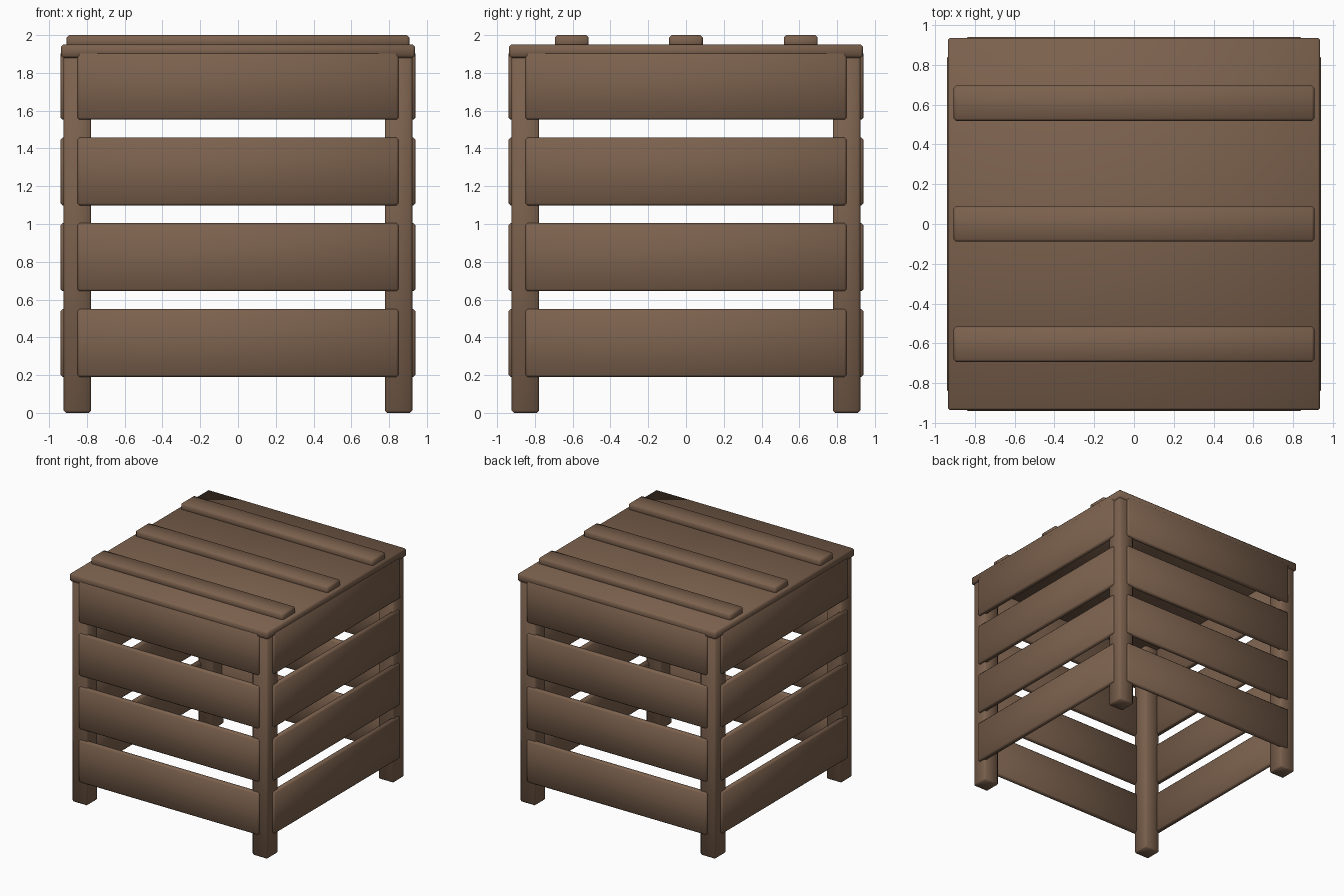
import bpy
import bmesh

if "Cube" in bpy.data.objects:
    bpy.data.objects.remove(bpy.data.objects["Cube"])

# Brown timber
wood = bpy.data.materials.new("wood")
wood.diffuse_color = (0.2, 0.12, 0.075, 1)
wood.use_nodes = True
wood.node_tree.nodes["Principled BSDF"].inputs["Base Color"].default_value = wood.diffuse_color


def beam(name, low, high, bevel=0.012):
    """Soft-edged timber piece between two opposite corners."""
    mesh = bpy.data.meshes.new(name)
    bm = bmesh.new()
    bmesh.ops.create_cube(bm, size=1)
    for v in bm.verts:
        v.co = [l if c < 0 else h for c, l, h in zip(v.co, low, high)]
    bmesh.ops.bevel(bm, geom=bm.edges[:], offset=bevel, segments=1,
                    profile=0.5, affect='EDGES')
    for f in bm.faces:
        f.smooth = True
    bm.to_mesh(mesh)
    bm.free()
    mesh.materials.append(wood)
    obj = bpy.data.objects.new(name, mesh)
    bpy.context.collection.objects.link(obj)
    return obj


# Corner posts
for sx in (-1, 1):
    for sy in (-1, 1):
        x, y = sx * 0.85, sy * 0.85
        beam("corner_post", (x - 0.073, y - 0.073, 0),
             (x + 0.073, y + 0.073, 1.91))

# Four slats on each of the four sides
for i in range(4):
    z = 0.19 + i * 0.454
    for s in (-1, 1):
        a, b = sorted((s * 0.893, s * 0.94))
        beam("front_slat" if s < 0 else "back_slat",
             (-0.85, a, z), (0.85, b, z + 0.36))
        beam("left_slat" if s < 0 else "right_slat",
             (a, -0.85, z), (b, 0.85, z + 0.36))

# Lid panel
beam("lid", (-0.937, -0.937, 1.88), (0.937, 0.937, 1.95))

# Battens across the lid
for y in (-0.605, 0, 0.608):
    beam("lid_batten", (-0.907, y - 0.089, 1.93), (0.907, y + 0.089, 2.0))
